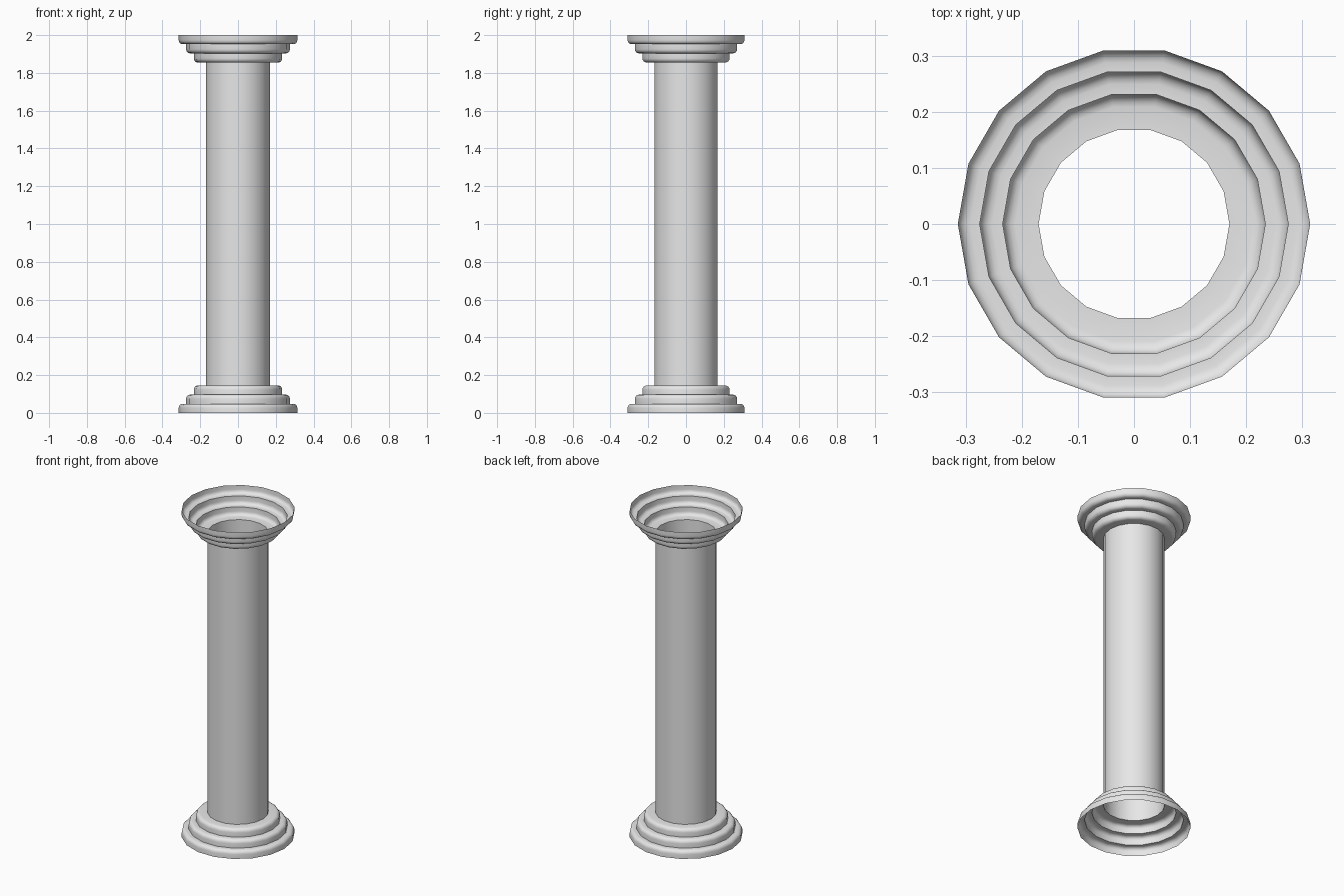
import bpy, bmesh, math

SIDES = 18
HEIGHT = 2.0
SHAFT_R = 0.17
MOULDING_H = 0.145
TIERS = [0.314, 0.275, 0.234]
STEP = MOULDING_H / len(TIERS)

cube = bpy.data.objects.get("Cube")
if cube:
    bpy.data.objects.remove(cube)

stone = bpy.data.materials.new("grey stone")
stone.use_nodes = True
colour = (0.8, 0.8, 0.8, 1)
stone.diffuse_color = colour
stone.node_tree.nodes["Principled BSDF"].inputs["Base Color"].default_value = colour


def lathe(name, profile):
    """Spin (radius, z) points around the z axis into an open shell."""
    bm = bmesh.new()
    rings = []
    for r, z in profile:
        angles = [math.tau * i / SIDES for i in range(SIDES)]
        rings.append([bm.verts.new((r * math.cos(a), r * math.sin(a), z)) for a in angles])
    for low, high in zip(rings, rings[1:]):
        for i in range(SIDES):
            j = (i + 1) % SIDES
            bm.faces.new((low[i], low[j], high[j], high[i]))
    bmesh.ops.recalc_face_normals(bm, faces=bm.faces)
    # Make the normals point away from the axis
    if sum(f.normal.dot(f.calc_center_median() * f.calc_area()) for f in bm.faces
           if abs(f.normal.z) < 0.5) < 0:
        bmesh.ops.reverse_faces(bm, faces=bm.faces)
    mesh = bpy.data.meshes.new(name)
    bm.to_mesh(mesh)
    bm.free()
    mesh.materials.append(stone)
    obj = bpy.data.objects.new(name, mesh)
    bpy.context.collection.objects.link(obj)
    bpy.ops.object.select_all(action='DESELECT')
    obj.select_set(True)
    bpy.context.view_layer.objects.active = obj
    bpy.ops.object.shade_smooth_by_angle(angle=math.radians(40))
    return obj


# Stepped moulding: each tier has a straight wall and a rounded shoulder
moulding = []
for k, r in enumerate(TIERS):
    z, top = k * STEP, (k + 1) * STEP
    round_r = 0.022
    moulding.append((r, z))
    for s in range(5):
        a = math.pi / 2 * s / 4
        moulding.append((r - round_r * (1 - math.cos(a)),
                         top - round_r * (1 - math.sin(a))))
moulding.append((SHAFT_R, MOULDING_H))

# Base, and the same moulding turned upside down as the capital
lathe("base", moulding)
lathe("capital", [(r, HEIGHT - z) for r, z in moulding])

# Hollow shaft
lathe("shaft", [(SHAFT_R, MOULDING_H), (SHAFT_R, HEIGHT - MOULDING_H)])
